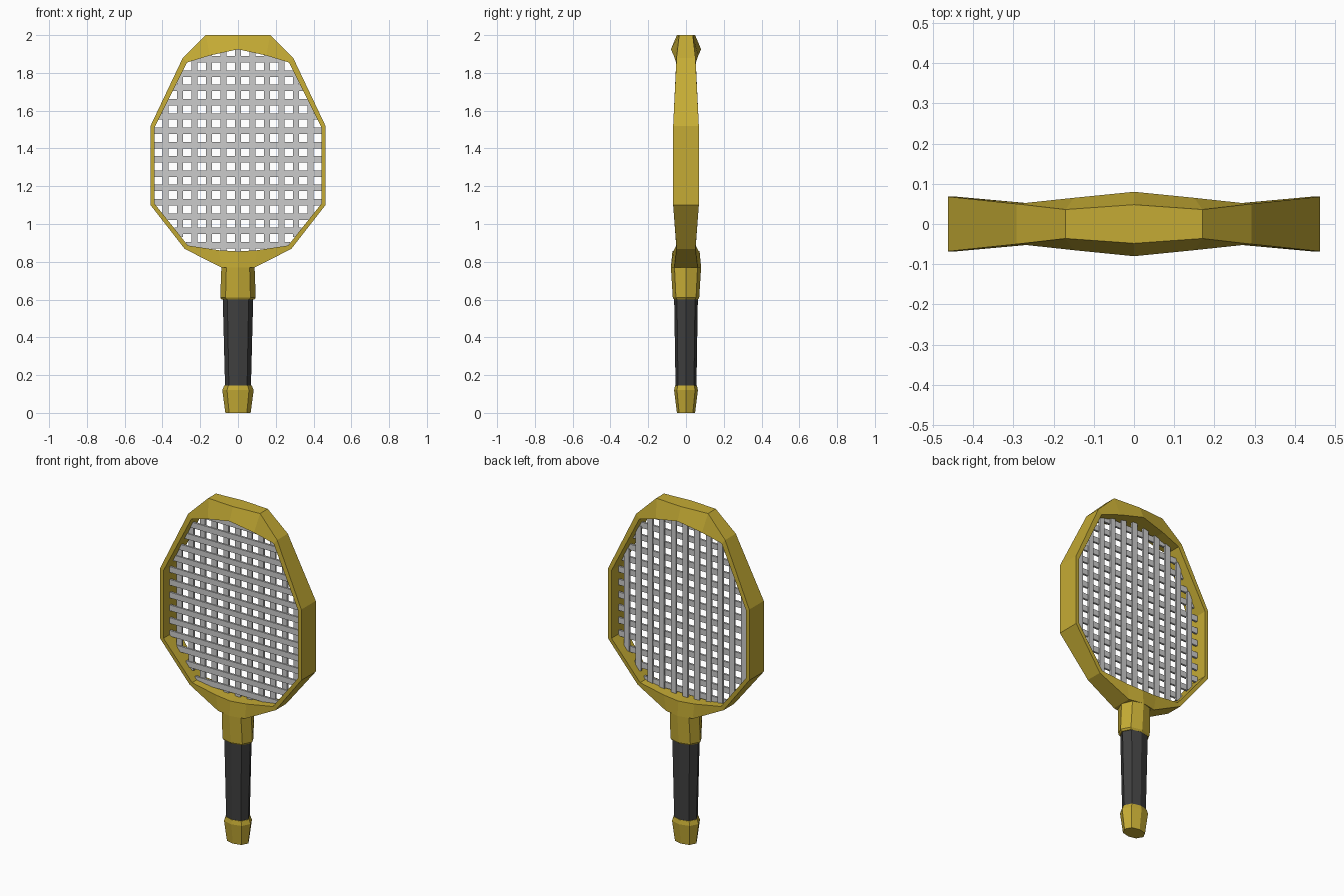
import bpy, bmesh, math

if "Cube" in bpy.data.objects:
    bpy.data.objects.remove(bpy.data.objects["Cube"])


def paint(name, color):
    m = bpy.data.materials.new(name)
    m.diffuse_color = color
    m.use_nodes = True
    m.node_tree.nodes["Principled BSDF"].inputs["Base Color"].default_value = m.diffuse_color
    return m


gold = paint("gold", (0.56, 0.41, 0.035, 1))
dark = paint("dark_rubber", (0.05, 0.05, 0.05, 1))


def finish(bm, name, mat=None):
    bmesh.ops.recalc_face_normals(bm, faces=bm.faces)
    me = bpy.data.meshes.new(name)
    bm.to_mesh(me)
    bm.free()
    ob = bpy.data.objects.new(name, me)
    bpy.context.collection.objects.link(ob)
    if mat:
        me.materials.append(mat)
    return ob


def bridge(bm, a, b):
    n = len(a)
    for i in range(n):
        j = (i + 1) % n
        bm.faces.new((a[i], a[j], b[j], b[i]))


def loft(name, levels, mat):
    """Eight-sided tube through (z, half width, half depth) levels, capped."""
    shape = [(1, 0), (.7, .76), (0, 1), (-.7, .76),
             (-1, 0), (-.7, -.76), (0, -1), (.7, -.76)]
    bm = bmesh.new()
    rings = [[bm.verts.new((x * rx, y * ry, z)) for x, y in shape]
             for z, rx, ry in levels]
    for a, b in zip(rings, rings[1:]):
        bridge(bm, a, b)
    bm.faces.new(rings[0])
    bm.faces.new(rings[-1])
    return finish(bm, name, mat)


# Head frame: outer x, z, half depth, then inner x, z, half depth
half = [
    (0, 2.0, .048, 0, 1.925, .08),
    (.17, 2.0, .036, .15, 1.892, .065),
    (.292, 1.88, .05, .27, 1.855, .052),
    (.463, 1.52, .068, .442, 1.51, .068),
    (.463, 1.10, .068, .442, 1.108, .068),
    (.282, .868, .05, .265, .886, .052),
    (.088, .77, .062, .10, .861, .064),
    (0, .77, .08, 0, .855, .072),
]
stations = half + [(-a, b, c, -d, e, f) for a, b, c, d, e, f in half[-2:0:-1]]
bm = bmesh.new()
rings = [[bm.verts.new(p) for p in
          ((ox, -oh, oz), (ox, oh, oz), (ix, ih, iz), (ix, -ih, iz))]
         for ox, oz, oh, ix, iz, ih in stations]
for i, ring in enumerate(rings):
    bridge(bm, ring, rings[(i + 1) % len(rings)])
finish(bm, "head_frame", gold)

# Strings: flat bars clipped to the inside of the frame
outline = [(s[3], s[4]) for s in stations]


def span(value, axis):
    """Extent of the opening along the other axis at the given coordinate."""
    hits = []
    for p, q in zip(outline, outline[1:] + outline[:1]):
        if (p[axis] - value) * (q[axis] - value) <= 0 and p[axis] != q[axis]:
            t = (value - p[axis]) / (q[axis] - p[axis])
            hits.append(p[1 - axis] + t * (q[1 - axis] - p[1 - axis]))
    return min(hits) - .008, max(hits) + .008


def bar(bm, x0, x1, z0, z1, y):
    rings = [[bm.verts.new((x, yy, z)) for x, z in
              ((x0, z0), (x1, z0), (x1, z1), (x0, z1))]
             for yy in (y - .006, y + .006)]
    bridge(bm, *rings)
    bm.faces.new(rings[0])
    bm.faces.new(rings[1])


W = .017
bm = bmesh.new()
for k in range(-5, 6):
    x = k * .0768
    lo, hi = span(x + 1e-5, 0)
    bar(bm, x - W, x + W, lo, hi, .003)
finish(bm, "main_strings")

bm = bmesh.new()
for k in range(14):
    z = .888 + k * .0757
    lo, hi = span(z, 1)
    bar(bm, lo, hi, z - W, z + W, -.003)
finish(bm, "cross_strings")

# Throat collar, grip and butt cap
loft("throat", [(.6, .086, .063), (.61, .094, .07),
                (.77, .088, .08), (.85, .10, .071)], gold)
loft("grip", [(.12, .068, .055), (.62, .081, .063)], dark)
loft("butt_cap", [(0, .067, .048), (.12, .083, .063), (.145, .073, .058)], gold)
